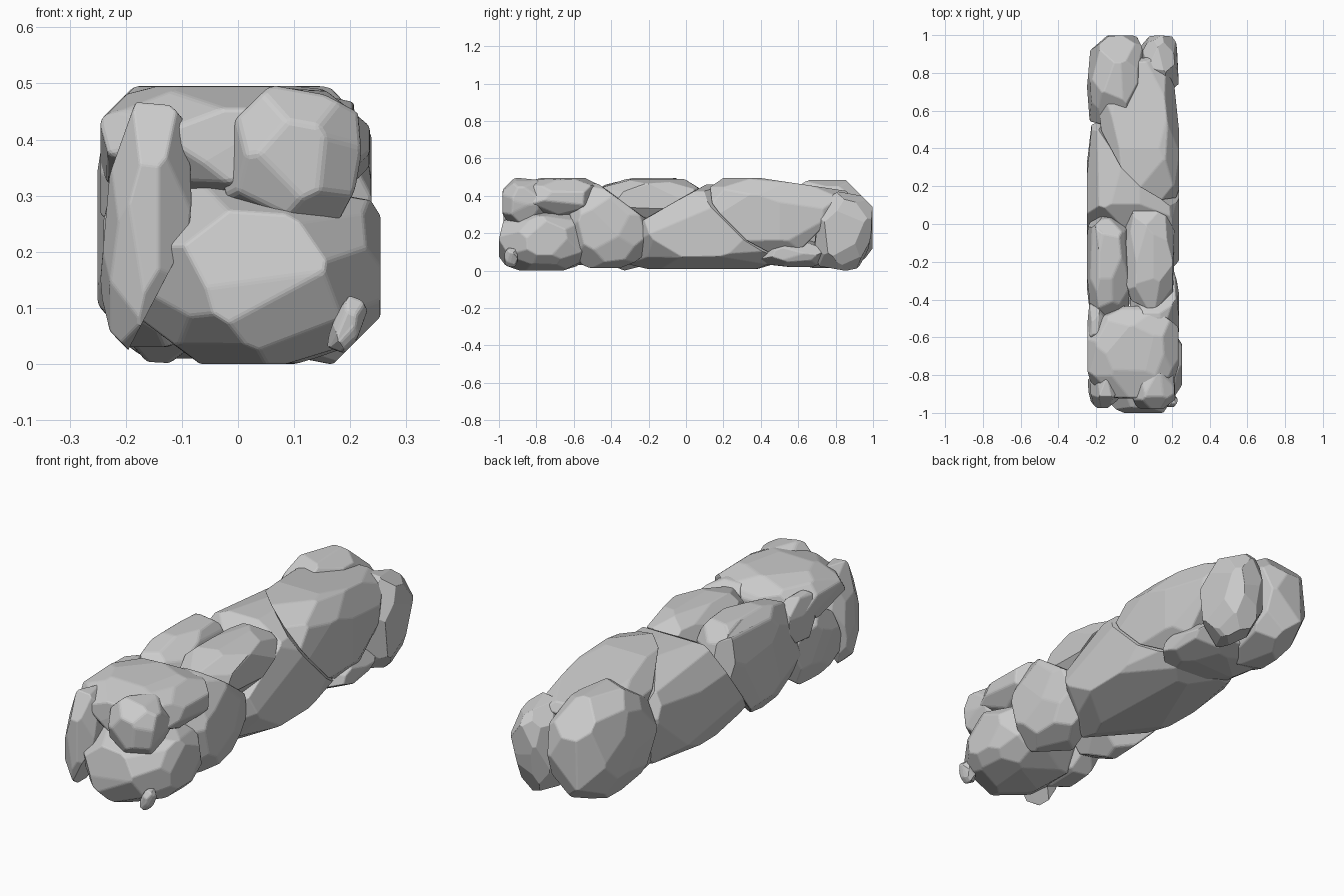
import bpy, bmesh, math, random
from mathutils import Vector, Euler

if "Cube" in bpy.data.objects:
    bpy.data.objects.remove(bpy.data.objects["Cube"])

random.seed(7)

# World limits of the wall segment: flat sides plus chamfered long edges
LIMITS = [((-1, 0, 0), 0.25), ((0, 1, 0), 0.998), ((0, -1, 0), 1.0),
          ((0, 0, 1), 0.495), ((0, 0, -1), 0.0),
          ((1, 0, 1), 0.67), ((-1, 0, 1), 0.68), ((1, 0, -1), 0.17),
          ((-1, 0, -1), 0.17), ((0, 1, 1), 1.34), ((0, 1, -1), 0.94)]


def cut(bm, normal, dist):
    """Slice a convex mesh, keep the side where normal . p < dist, close the hole."""
    n = Vector(normal)
    d = dist / n.length
    n.normalize()
    geom = bm.verts[:] + bm.edges[:] + bm.faces[:]
    bmesh.ops.bisect_plane(bm, geom=geom, dist=1e-5, plane_co=n * d,
                           plane_no=n, clear_outer=True)
    rim = [e for e in bm.edges if e.is_boundary]
    if rim:
        bmesh.ops.holes_fill(bm, edges=rim, sides=0)


def stone(name, centre, half, rot=(0, 0, 0), power=2.7, facets=26, cuts=(), right=0.238):
    """Rock chiselled from a block by planes tangent to a rounded box."""
    bm = bmesh.new()
    bmesh.ops.create_cube(bm, size=2)
    bmesh.ops.scale(bm, vec=half, verts=bm.verts)
    q = power / (power - 1)
    for i in range(facets):
        z = 1 - 2 * (i + 0.5) / facets
        a = i * 2.39996 + random.uniform(-0.35, 0.35)
        r = math.sqrt(1 - z * z)
        n = Vector((r * math.cos(a) / half[0], r * math.sin(a) / half[1], z / half[2]))
        support = sum(abs(n[k] * half[k]) ** q for k in range(3)) ** (1 / q)
        cut(bm, n, support * random.uniform(0.95, 1.0))
    turn = Euler([math.radians(v) for v in rot]).to_matrix()
    for v in bm.verts:
        v.co = turn @ v.co + Vector(centre)
    for normal, dist in list(cuts) + LIMITS + [((1, 0, 0), right)]:
        cut(bm, normal, dist)
    bmesh.ops.remove_doubles(bm, verts=bm.verts, dist=0.006)
    bmesh.ops.convex_hull(bm, input=bm.verts)
    bmesh.ops.dissolve_limit(bm, angle_limit=math.radians(4), verts=bm.verts, edges=bm.edges)
    bmesh.ops.recalc_face_normals(bm, faces=bm.faces)
    me = bpy.data.meshes.new(name)
    bm.to_mesh(me)
    bm.free()
    ob = bpy.data.objects.new(name, me)
    bpy.context.collection.objects.link(ob)
    # worn edges
    bev = ob.modifiers.new("worn_edges", "BEVEL")
    bev.width = 0.008
    bev.segments = 2
    bev.limit_method = 'ANGLE'
    bev.angle_limit = math.radians(12)
    return ob


# Front end
stone("front_base_stone", (0.035, -0.745, 0.163), (0.225, 0.255, 0.163), (0, 0, 0), 2.4, 36,
      right=0.254)
stone("front_upper_stone", (0.1, -0.865, 0.368), (0.117, 0.115, 0.12), (0, 10, 0), 2.4, 22)
stone("front_left_slab", (-0.162, -0.875, 0.242), (0.075, 0.1, 0.222), (0, 5, 0), 2.3, 24,
      [((0.23, 0, -0.12), -0.048)])
stone("front_cap_stone", (-0.005, -0.68, 0.395), (0.24, 0.245, 0.105), (0, 0, 0), 2.4, 32)
stone("front_chip", (0.195, -0.935, 0.07), (0.025, 0.035, 0.05), (0, 20, 0), 2.3, 16)

# Middle: sides and top
stone("right_side_stone", (0.11, -0.42, 0.24), (0.13, 0.21, 0.225), (0, 0, 0), 2.5, 30,
      [((0, 0.17, 0.23), 0.027)])
stone("left_side_stone", (-0.135, -0.24, 0.265), (0.118, 0.3, 0.235), (14, 0, 0), 2.6, 28,
      [((0.6, 1, -0.75), -0.34)])
stone("left_low_stone", (-0.15, -0.65, 0.18), (0.09, 0.18, 0.15), (0, 0, 0), 2.5, 22)
stone("left_small_stone", (-0.195, -0.53, 0.35), (0.05, 0.11, 0.11), (0, 0, 0), 2.4, 18)
stone("middle_top_stone", (0.075, -0.18, 0.375), (0.14, 0.285, 0.115), (0, 0, 0), 2.4, 28,
      [((0, -0.17, -0.23), -0.027), ((0, 0.17, -0.3), -0.12)])

# Large stones leaning on each other along a sloped joint
stone("middle_base_stone", (-0.005, 0.14, 0.235), (0.246, 0.46, 0.225), (0, 0, 0), 3.1, 36,
      [((1, 1, 1), 0.71), ((0, -0.17, 0.3), 0.12), ((-0.6, -1, 0.75), 0.344)])
stone("back_cap_stone", (0.035, 0.47, 0.285), (0.205, 0.43, 0.215), (-2, 0, 6), 2.9, 32,
      [((-1, -1, -1), -0.72), ((0, 1, -1), 0.5), ((0, 0.15, 1), 0.555)])

# Back end
stone("back_left_stone", (-0.095, 0.76, 0.25), (0.15, 0.25, 0.235), (0, 0, -5), 2.4, 30)
stone("back_right_stone", (0.13, 0.84, 0.21), (0.105, 0.15, 0.205), (-10, 0, 0), 2.4, 28)
stone("back_low_stone", (0.02, 0.57, 0.09), (0.2, 0.19, 0.07), (0, 0, 0), 2.5, 24)
